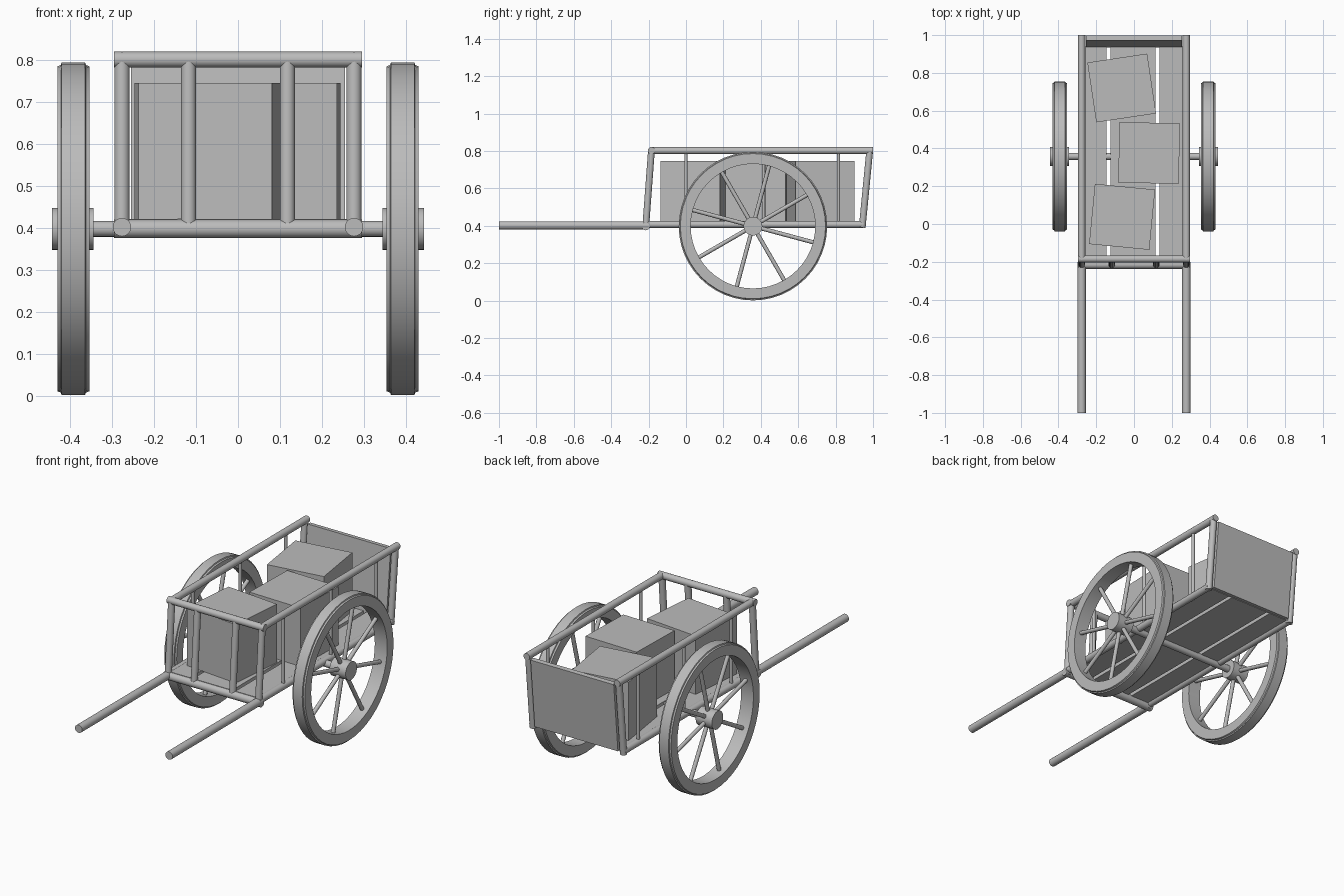
import bpy, bmesh, math
from mathutils import Vector, Matrix

if "Cube" in bpy.data.objects:
    bpy.data.objects.remove(bpy.data.objects["Cube"])

grey = bpy.data.materials.new("plain_grey")
grey.diffuse_color = (0.5, 0.5, 0.5, 1)
grey.use_nodes = True
grey.node_tree.nodes["Principled BSDF"].inputs["Base Color"].default_value = grey.diffuse_color


def finish(bm, name, smooth=True):
    bmesh.ops.recalc_face_normals(bm, faces=bm.faces)
    me = bpy.data.meshes.new(name)
    bm.to_mesh(me)
    bm.free()
    me.materials.append(grey)
    ob = bpy.data.objects.new(name, me)
    bpy.context.collection.objects.link(ob)
    if smooth:
        bpy.ops.object.select_all(action='DESELECT')
        ob.select_set(True)
        bpy.context.view_layer.objects.active = ob
        bpy.ops.object.shade_smooth_by_angle(angle=math.radians(35))
    return ob


def add_rod(bm, a, b, r, segs=20):
    a, b = Vector(a), Vector(b)
    rot = (b - a).to_track_quat('Z', 'Y').to_matrix().to_4x4()
    bmesh.ops.create_cone(bm, cap_ends=True, segments=segs, radius1=r, radius2=r,
                          depth=(b - a).length,
                          matrix=Matrix.Translation((a + b) / 2) @ rot)


def rod(name, a, b, r, segs=20):
    bm = bmesh.new()
    add_rod(bm, a, b, r, segs)
    return finish(bm, name)


def box(name, centre, size, rot=(0, 0, 0)):
    bm = bmesh.new()
    m = Matrix.Translation(centre)
    for axis, ang in zip('XYZ', rot):
        m = m @ Matrix.Rotation(math.radians(ang), 4, axis)
    bmesh.ops.create_cube(bm, size=1, matrix=m @ Matrix.Diagonal((*size, 1)))
    return finish(bm, name, False)


WY, WZ = 0.358, 0.398          # axle position
RX = 0.277                     # side rail position

for side, s in (("left", -1), ("right", 1)):
    x = s * RX
    # Pull shaft, bed rail and top rail
    rod(f"{side}_shaft", (x, -1, 0.402), (x, -0.2, 0.402), 0.022)
    rod(f"{side}_bed_rail", (x, -0.21, 0.407), (x, 0.95, 0.407), 0.019)
    rod(f"{side}_top_rail", (x, -0.19, 0.802), (x, 1.0, 0.802), 0.019)
    # Leaning rear corner post and thin side posts
    rod(f"{side}_rear_post", (x, 0.942, 0.39), (x, 0.982, 0.80), 0.018)
    for i, y in enumerate((0.0, 0.415, 0.815)):
        rod(f"{side}_side_post_{i}", (x, y, 0.41), (x, y, 0.80), 0.009, 12)

    # Wheel rim: revolved profile of (half width, radius)
    wx = s * 0.393
    prof = [(-0.038, 0.333), (-0.038, 0.388), (-0.03, 0.391), (-0.028, 0.397),
            (0.028, 0.397), (0.03, 0.391), (0.038, 0.388), (0.038, 0.333)]
    n = 48
    bm = bmesh.new()
    rings = [[bm.verts.new((wx + px, WY + r * math.cos(t), WZ + r * math.sin(t)))
              for px, r in prof]
             for t in (2 * math.pi * k / n for k in range(n))]
    for k in range(n):
        p, q = rings[k], rings[(k + 1) % n]
        for j in range(len(prof)):
            j2 = (j + 1) % len(prof)
            bm.faces.new((p[j], p[j2], q[j2], q[j]))
    finish(bm, f"{side}_wheel_rim")

    # Spokes and hub
    bm = bmesh.new()
    for k in range(8):
        t = math.radians(30 + 45 * k)
        d = Vector((0, math.cos(t), math.sin(t)))
        c = Vector((wx, WY, WZ))
        add_rod(bm, c + d * 0.03, c + d * 0.34, 0.011, 12)
    finish(bm, f"{side}_wheel_spokes")
    rod(f"{side}_wheel_hub", (s * 0.345, WY, WZ), (s * 0.444, WY, WZ), 0.05, 32)

rod("axle", (-0.39, WY, WZ), (0.39, WY, WZ), 0.019)

# Front frame: two cross bars and four leaning posts
rod("front_lower_bar", (-0.296, -0.215, 0.398), (0.296, -0.215, 0.398), 0.022)
rod("front_upper_bar", (-0.296, -0.185, 0.802), (0.296, -0.185, 0.802), 0.019)
for i, x in enumerate((-RX, -0.118, 0.118, RX)):
    rod(f"front_post_{i}", (x, -0.215, 0.40), (x, -0.185, 0.80), 0.018)

# Bed planks
for i, (a, b) in enumerate(((-0.27, -0.145), (-0.125, 0.115), (0.135, 0.27))):
    box(f"bed_plank_{i}", ((a + b) / 2, 0.362, 0.413), (b - a, 1.155, 0.018))

# Leaning tail board
box("tail_board", (0, 0.966, 0.598), (0.51, 0.026, 0.385), (-5.5, 0, 0))

# Crates
for i, (x, y, ang) in enumerate(((-0.065, 0.72, 8.5), (0.08, 0.376, -1.5),
                                 (-0.063, 0.038, -5.5))):
    box(f"crate_{i}", (x, y, 0.584), (0.32, 0.32, 0.324), (0, 0, ang))
